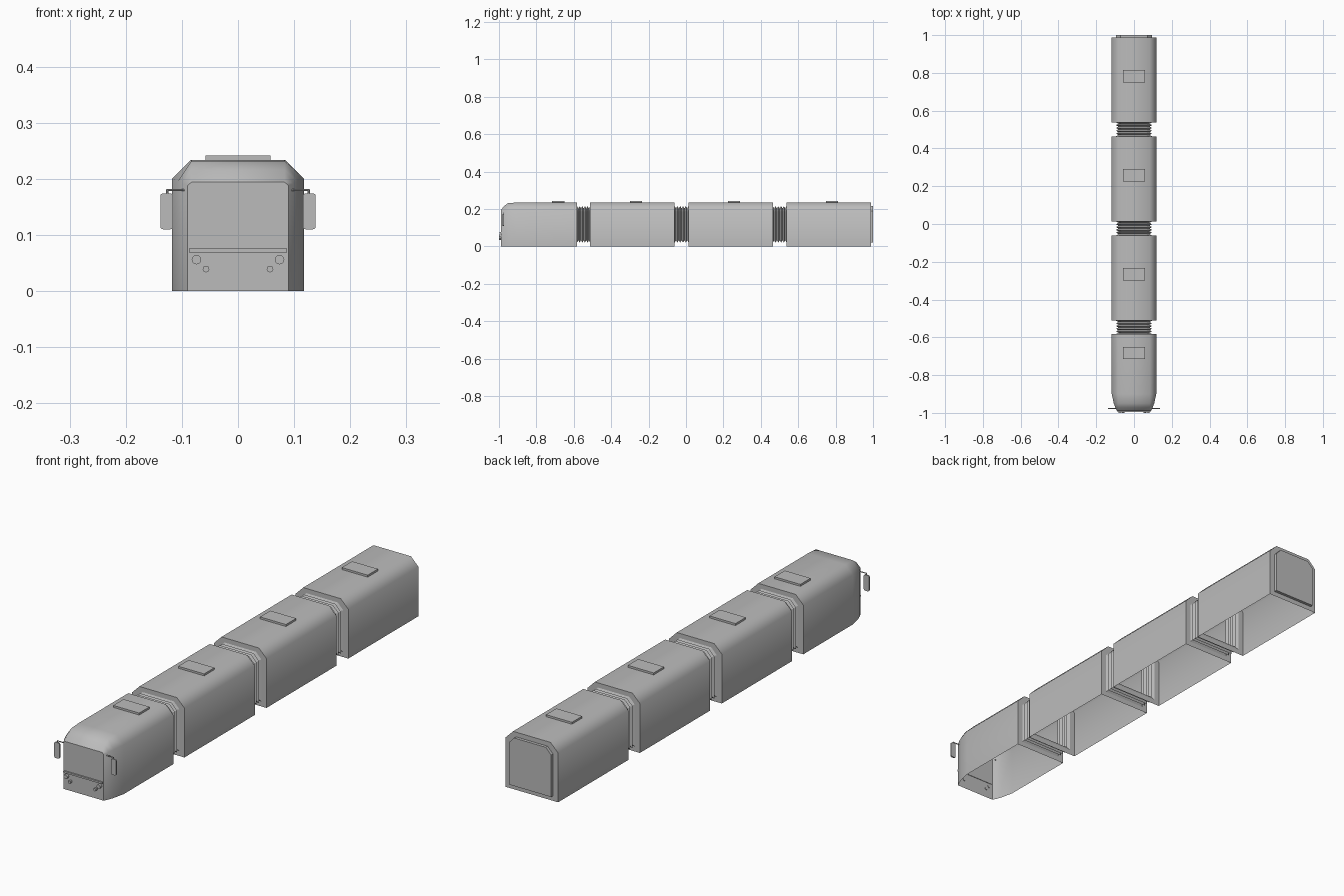
import bpy, bmesh, math
from mathutils import Matrix

old = bpy.data.objects.get("Cube")
if old:
    bpy.data.objects.remove(old, do_unlink=True)

grey = bpy.data.materials.new("plain_grey")
grey.use_nodes = True
grey.diffuse_color = (0.5, 0.5, 0.5, 1)
grey.node_tree.nodes["Principled BSDF"].inputs["Base Color"].default_value = (0.5, 0.5, 0.5, 1)


def finish(name, bm, smooth=0):
    bmesh.ops.recalc_face_normals(bm, faces=bm.faces)
    mesh = bpy.data.meshes.new(name)
    bm.to_mesh(mesh)
    bm.free()
    mesh.materials.append(grey)
    obj = bpy.data.objects.new(name, mesh)
    bpy.context.collection.objects.link(obj)
    if smooth:
        bpy.ops.object.select_all(action='DESELECT')
        obj.select_set(True)
        bpy.context.view_layer.objects.active = obj
        bpy.ops.object.shade_smooth_by_angle(angle=math.radians(smooth))
    return obj


def arch(y, half, shoulder, roof_half, top, bottom=0):
    """Cross-section with chamfered roof corners."""
    side = [(half, bottom), (half, shoulder), (roof_half, top)]
    return [(-x, y, z) for x, z in side] + [(x, y, z) for x, z in reversed(side)]


def loft(name, sections, closed=False, caps=False, smooth=0):
    bm = bmesh.new()
    rings = [[bm.verts.new(p) for p in s] for s in sections]
    count = len(rings[0])
    for a, b in zip(rings, rings[1:]):
        for i in range(count if closed else count - 1):
            j = (i + 1) % count
            bm.faces.new((a[i], a[j], b[j], b[i]))
    if caps:
        bm.faces.new(rings[0])
        if len(rings) > 1:
            bm.faces.new(rings[-1])
    return finish(name, bm, smooth)


def box(name, centre, size, bevel=0):
    bm = bmesh.new()
    bmesh.ops.create_cube(bm, size=1, matrix=Matrix.Translation(centre) @ Matrix.Diagonal((*size, 1)))
    if bevel:
        # Round the corners seen from the front
        edges = [e for e in bm.edges if abs(e.verts[0].co.y - e.verts[1].co.y) > size[1] / 2]
        bmesh.ops.bevel(bm, geom=edges, offset=bevel, segments=3, affect='EDGES', profile=0.5)
    return finish(name, bm)


def rod(name, centre, radius, depth, rotation, sides=12):
    bm = bmesh.new()
    bmesh.ops.create_cone(bm, cap_ends=True, segments=sides, radius1=radius, radius2=radius,
                          depth=depth, matrix=Matrix.Translation(centre) @ rotation)
    return finish(name, bm, 40)


def body(y):
    return arch(y, 0.118, 0.2, 0.084, 0.234)


def gangway(y, inset=0):
    return arch(y, 0.095 - inset, 0.19 - inset * 0.4, 0.071 - inset * 0.4, 0.215 - inset, 0.02 + inset)


# Cars: open-bottomed shells with end frames
ends = [(-0.99, -0.583), (-0.512, -0.061), (0.014, 0.464), (0.538, 0.988)]
for n, (front, back) in enumerate(ends, 1):
    if n == 1:
        nose = arch(front, 0.09, 0.188, 0.083, 0.194)
        loft("cab_shell", [nose, arch(-0.972, 0.099, 0.192, 0.083, 0.216),
                           arch(-0.95, 0.107, 0.196, 0.083, 0.232), body(-0.9), body(back)], smooth=60)
        loft("cab_front", [nose], closed=True, caps=True)
    else:
        loft(f"car_shell_{n}", [body(front), body(back)], smooth=60)
        loft(f"front_frame_{n}", [body(front), gangway(front)], closed=True)
    loft(f"back_frame_{n}", [body(back), gangway(back)], closed=True)
    # Roof hatch
    hatch_y = (-0.683, -0.267, 0.257, 0.781)[n - 1]
    box(f"roof_hatch_{n}", (0, hatch_y, 0.237), (0.116, 0.066, 0.01))

# Pleated bellows between cars
for n in range(3):
    start, stop = ends[n][1], ends[n + 1][0]
    steps = 10
    folds = [gangway(start + (stop - start) * i / steps, 0.012 * (i % 2)) for i in range(steps + 1)]
    loft(f"bellows_{n + 1}", folds, closed=True)

# Rear end panel
loft("rear_panel", [gangway(0.988), gangway(1.0)], closed=True, caps=True)

# Front trim, lamps and mirrors
box("bumper_strip", (0, -0.992, 0.072), (0.174, 0.008, 0.007))
forward = Matrix.Rotation(math.pi / 2, 4, 'X')
sideways = Matrix.Rotation(math.pi / 2, 4, 'Y')
for side, label in ((1, "left"), (-1, "right")):
    rod(f"{label}_headlight", (side * 0.074, -0.994, 0.056), 0.0085, 0.012, forward)
    rod(f"{label}_fog_lamp", (side * 0.057, -0.994, 0.039), 0.006, 0.012, forward, 8)
    rod(f"{label}_mirror_arm", (side * 0.109, -0.977, 0.18), 0.002, 0.036, sideways, 8)
    rod(f"{label}_mirror_hanger", (side * 0.126, -0.977, 0.176), 0.002, 0.01, Matrix.Identity(4), 8)
    box(f"{label}_mirror", (side * 0.127, -0.977, 0.142), (0.023, 0.006, 0.064), 0.005)
